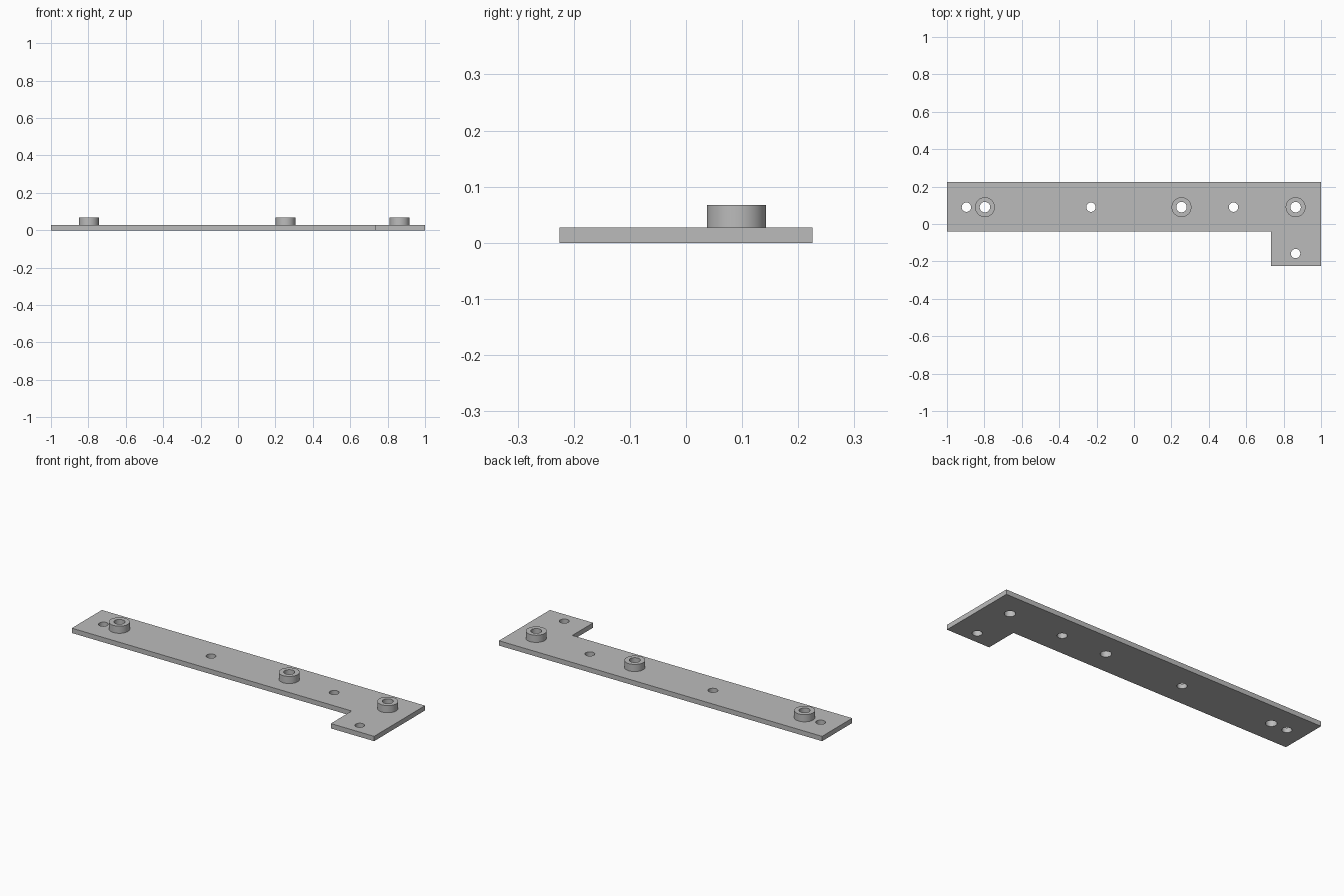
import bpy, bmesh, math

if "Cube" in bpy.data.objects:
    bpy.data.objects.remove(bpy.data.objects["Cube"])

grey = bpy.data.materials.new("plain grey")
grey.diffuse_color = (0.5, 0.5, 0.5, 1)
grey.use_nodes = True
grey.node_tree.nodes["Principled BSDF"].inputs["Base Color"].default_value = grey.diffuse_color


def circle(x, y, r, n=48):
    return [(x + r * math.cos(2 * math.pi * i / n),
             y + r * math.sin(2 * math.pi * i / n)) for i in range(n)]


def extruded(name, loops, z0, z1):
    """Fill an outline with holes and extrude it from z0 to z1."""
    bm = bmesh.new()
    edges = []
    for loop in loops:
        vs = [bm.verts.new((x, y, z0)) for x, y in loop]
        edges += [bm.edges.new((a, b)) for a, b in zip(vs, vs[1:] + vs[:1])]
    bmesh.ops.triangle_fill(bm, edges=edges, use_beauty=True)
    top = bmesh.ops.extrude_face_region(bm, geom=bm.faces[:], use_keep_orig=True)
    bmesh.ops.translate(bm, vec=(0, 0, z1 - z0),
                        verts=[g for g in top["geom"] if isinstance(g, bmesh.types.BMVert)])
    bmesh.ops.recalc_face_normals(bm, faces=bm.faces[:])
    me = bpy.data.meshes.new(name)
    bm.to_mesh(me)
    bm.free()
    me.materials.append(grey)
    ob = bpy.data.objects.new(name, me)
    bpy.context.collection.objects.link(ob)
    bpy.ops.object.select_all(action="DESELECT")
    ob.select_set(True)
    bpy.context.view_layer.objects.active = ob
    bpy.ops.object.shade_smooth_by_angle(angle=math.radians(30))
    return ob


ROW_Y, PLATE_TOP, BOSS_TOP = 0.09, 0.027, 0.067
boss_x = [-0.797, 0.254, 0.864]
screw_holes = [(-0.896, ROW_Y), (-0.23, ROW_Y), (0.532, ROW_Y), (0.864, -0.158)]

# L-shaped plate with screw holes and boss bores
outline = [(-1, 0.225), (-1, -0.041), (0.732, -0.041),
           (0.732, -0.225), (1, -0.225), (1, 0.225)]
holes = [circle(x, y, 0.025) for x, y in screw_holes]
holes += [circle(x, ROW_Y, 0.028) for x in boss_x]
extruded("plate", [outline] + holes, 0, PLATE_TOP)

# Raised hollow bosses
for i, x in enumerate(boss_x):
    extruded(f"boss_{i + 1}", [circle(x, ROW_Y, 0.053), circle(x, ROW_Y, 0.028)],
             PLATE_TOP, BOSS_TOP)
